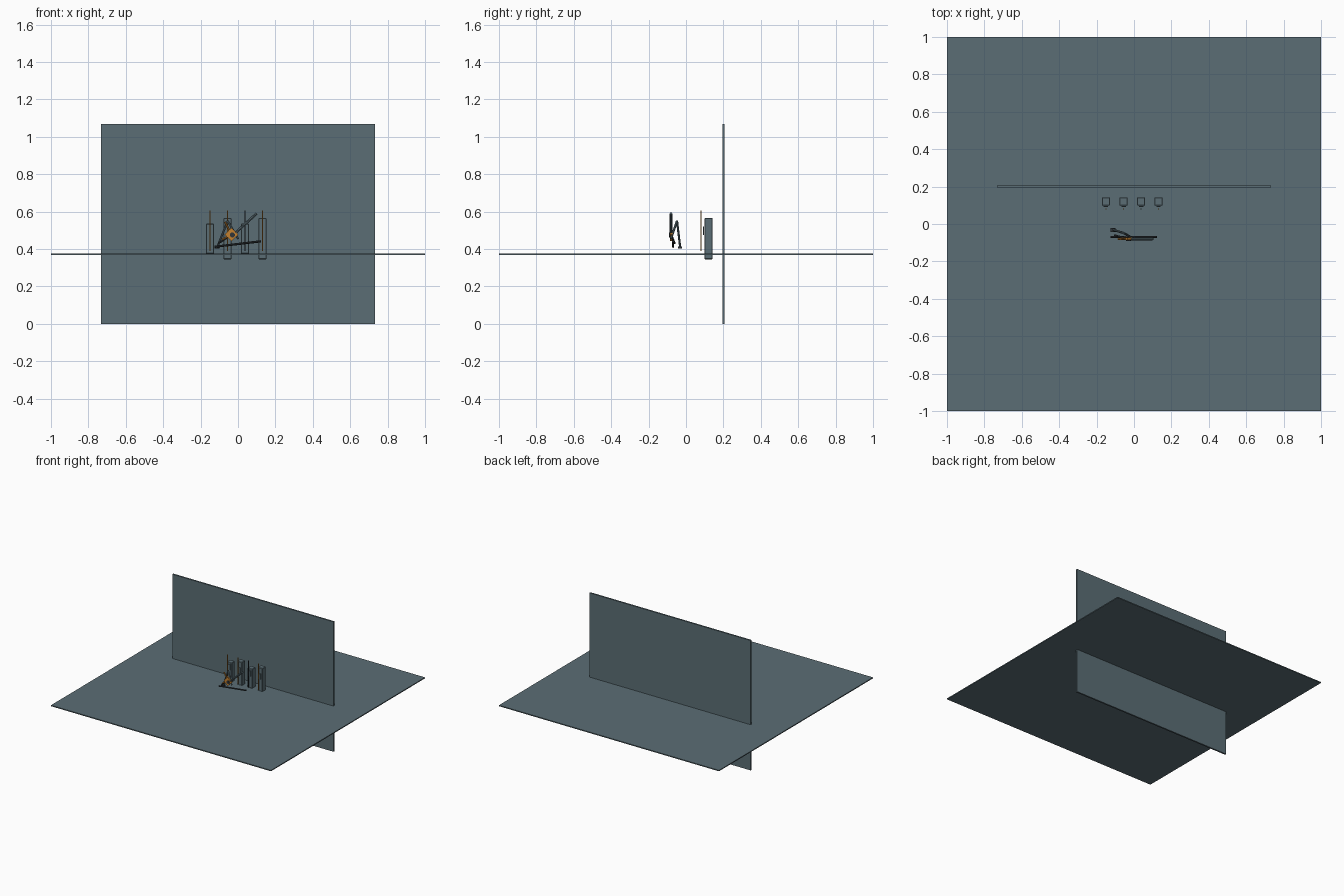
import bpy
from mathutils import Vector

if "Cube" in bpy.data.objects:
    bpy.data.objects.remove(bpy.data.objects["Cube"])


def material(name, rgb):
    m = bpy.data.materials.new(name)
    m.diffuse_color = (*rgb, 1)
    m.use_nodes = True
    m.node_tree.nodes["Principled BSDF"].inputs["Base Color"].default_value = m.diffuse_color
    return m


SLATE = material("slate", (0.105, 0.155, 0.178))
DARK = material("dark_metal", (0.03, 0.036, 0.042))
ORANGE = material("orange", (0.55, 0.22, 0.03))


def box(name, lo, hi, mat):
    """Box between two corners."""
    lo, hi = Vector(lo), Vector(hi)
    bpy.ops.mesh.primitive_cube_add(size=1, location=(lo + hi) / 2)
    ob = bpy.context.object
    ob.name = name
    ob.scale = hi - lo
    bpy.ops.object.transform_apply(location=False, rotation=False, scale=True)
    ob.data.materials.append(mat)
    return ob


def bar(name, a, b, radius, mat, sides=8):
    """Straight rod from a to b."""
    a, b = Vector(a), Vector(b)
    bpy.ops.mesh.primitive_cylinder_add(vertices=sides, radius=radius,
                                        depth=(b - a).length, location=(a + b) / 2)
    ob = bpy.context.object
    ob.name = name
    ob.rotation_euler = (b - a).to_track_quat('Z', 'Y').to_euler()
    ob.data.materials.append(mat)
    return ob


# Large floor and back wall
box("floor", (-1, -1, 0.367), (1, 1, 0.375), SLATE)
box("back_wall", (-0.732, 0.194, 0), (0.732, 0.207, 1.067), SLATE)

# Row of four pillars, each with a face plate and a slim light strip
for i, (x, bottom, top) in enumerate([(-0.15, 0.375, 0.535), (-0.056, 0.345, 0.565),
                                      (0.038, 0.375, 0.535), (0.131, 0.345, 0.565)], 1):
    pillar = box(f"pillar_{i}", (x - 0.022, 0.099, bottom), (x + 0.022, 0.143, top), SLATE)
    bevel = pillar.modifiers.new("soft_edges", 'BEVEL')
    bevel.width = 0.003
    box(f"pillar_plate_{i}", (x - 0.012, 0.091, 0.475), (x + 0.012, 0.097, 0.52), SLATE)
    box(f"light_strip_{i}", (x - 0.003, 0.077, 0.39), (x + 0.003, 0.082, 0.607),
        DARK if i == 3 else ORANGE)

# Low sloping rail
bar("rail", (-0.125, -0.069, 0.412), (0.122, -0.069, 0.441), 0.006, DARK)

# Folding stand legs and foot
knee = (-0.055, -0.048, 0.55)
bar("rear_leg", knee, (-0.112, -0.031, 0.408), 0.006, SLATE)
bar("front_leg", knee, (0.0, -0.08, 0.455), 0.006, SLATE)
box("foot", (-0.125, -0.043, 0.402), (-0.098, -0.022, 0.414), DARK)
bar("brace", (-0.105, -0.06, 0.43), (-0.035, -0.078, 0.475), 0.005, DARK)

# Orange tilted body with slanted neck
bar("body", (-0.035, -0.086, 0.478), (-0.035, -0.073, 0.478), 0.036, ORANGE, 4)
bar("body_hub", (-0.03, -0.09, 0.475), (-0.03, -0.07, 0.475), 0.014, DARK, 10)
bar("neck", (-0.015, -0.08, 0.485), (0.1, -0.08, 0.59), 0.007, SLATE)
bar("upper_prong", (-0.035, -0.08, 0.478), (-0.07, -0.08, 0.545), 0.005, ORANGE)
bar("lower_prong", (-0.035, -0.08, 0.478), (-0.085, -0.08, 0.45), 0.005, ORANGE)
